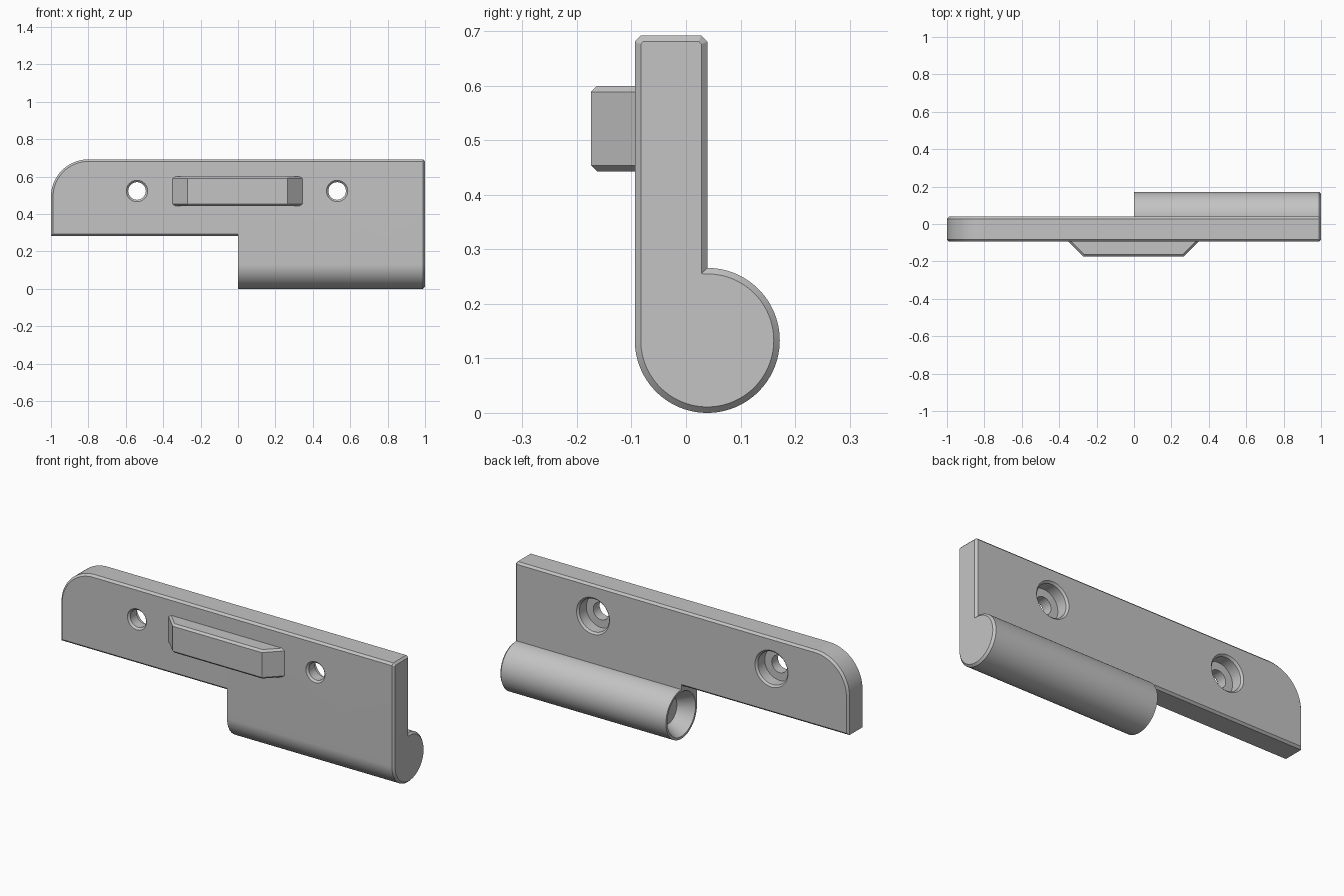
import bpy, bmesh, math
from mathutils import Vector

cube = bpy.data.objects.get("Cube")
if cube:
    bpy.data.objects.remove(cube, do_unlink=True)

grey = bpy.data.materials.new("plain grey")
grey.use_nodes = True
grey.diffuse_color = (0.55, 0.55, 0.55, 1)
grey.node_tree.nodes["Principled BSDF"].inputs["Base Color"].default_value = grey.diffuse_color

FRONT, BACK, TOP, LOW = -0.094, 0.039, 0.692, 0.283
RADIUS, CHAMFER = 0.133, 0.011


def arc(cu, cv, r, start, end, steps):
    angles = [math.radians(start + (end - start) * i / steps) for i in range(steps + 1)]
    return [(cu + r * math.cos(a), cv + r * math.sin(a)) for a in angles]


def finish(bm, name):
    bmesh.ops.recalc_face_normals(bm, faces=bm.faces)
    mesh = bpy.data.meshes.new(name)
    bm.to_mesh(mesh)
    bm.free()
    mesh.materials.append(grey)
    obj = bpy.data.objects.new(name, mesh)
    bpy.context.collection.objects.link(obj)
    return obj


def prism(name, profile, place, lo, hi, chamfer_edge):
    """Extrude a profile and chamfer the cap edges picked by their middle point."""
    bm = bmesh.new()
    ends = [[bm.verts.new(place(u, v, w)) for u, v in profile] for w in (lo, hi)]
    caps = [bm.faces.new(ring) for ring in ends]
    count = len(profile)
    for i in range(count):
        j = (i + 1) % count
        bm.faces.new((ends[0][i], ends[0][j], ends[1][j], ends[1][i]))
    bmesh.ops.recalc_face_normals(bm, faces=bm.faces)
    edges = [e for cap in caps for e in cap.edges
             if chamfer_edge((e.verts[0].co + e.verts[1].co) / 2)]
    bmesh.ops.bevel(bm, geom=edges, offset=CHAMFER, offset_type='OFFSET',
                    segments=1, affect='EDGES')
    return finish(bm, name)


def turned(name, stations, place, sides=48):
    """Closed solid of revolution from (distance along axis, radius) pairs."""
    bm = bmesh.new()
    rings = [[bm.verts.new(place(u, v, w)) for u, v in arc(0, 0, r, 0, 360, sides)[:-1]]
             for w, r in stations]
    bm.faces.new(rings[0])
    bm.faces.new(rings[-1])
    for a, b in zip(rings, rings[1:]):
        for i in range(sides):
            j = (i + 1) % sides
            bm.faces.new((a[i], a[j], b[j], b[i]))
    return finish(bm, name)


def cut(target, cutter):
    mod = target.modifiers.new("cut", 'BOOLEAN')
    mod.operation, mod.solver, mod.object = 'DIFFERENCE', 'EXACT', cutter
    bpy.context.view_layer.objects.active = target
    bpy.ops.object.modifier_apply(modifier=mod.name)
    bpy.data.objects.remove(cutter, do_unlink=True)


# Rounded half of the leaf, left open-edged where it meets the barrel half
corner = arc(-0.8, TOP - 0.2, 0.2, 180, 90, 24)
plate = prism("rounded_leaf", [(0, LOW), (-1, LOW)] + corner + [(0, TOP)],
              lambda u, v, w: (u, w, v), FRONT, BACK, lambda m: m.x < -0.001)

# Barrel half: flat leaf running down into a round knuckle
side = [(FRONT, TOP - CHAMFER), (FRONT + CHAMFER, TOP),
        (BACK - CHAMFER, TOP), (BACK, TOP - CHAMFER)]
side += arc(BACK, RADIUS, RADIUS, 90, -180, 72)
barrel = prism("barrel_leaf", side, lambda u, v, w: (w, u, v), 0, 1,
               lambda m: m.x > 0.9)

# Screw holes: chamfered in front, counterbored behind
for target, x in ((plate, -0.54), (barrel, 0.53)):
    stations = [(FRONT - 0.01, 0.067), (FRONT + 0.01, 0.047), (-0.03, 0.047),
                (-0.03, 0.089), (BACK - 0.01, 0.089), (BACK + 0.01, 0.109)]
    cut(target, turned("screw_cutter", stations,
                       lambda u, v, w: (x + u, w, 0.523 + v)))

# Tapered pivot socket in the open end of the barrel
cut(barrel, turned("socket_cutter", [(-0.01, 0.126), (0.08, 0.075)],
                   lambda u, v, w: (w, BACK + u, RADIUS + v), 64))

# Locating lug with sloping ends on the front
lug = prism("locating_lug", [(-0.35, FRONT), (-0.27, -0.174), (0.265, -0.174), (0.345, FRONT)],
            lambda u, v, w: (u, v, w), 0.443, 0.6, lambda m: m.y < FRONT - 0.001)

bpy.ops.object.select_all(action='DESELECT')
for obj in (plate, barrel, lug):
    obj.select_set(True)
bpy.context.view_layer.objects.active = plate
bpy.ops.object.shade_smooth_by_angle(angle=math.radians(30))
